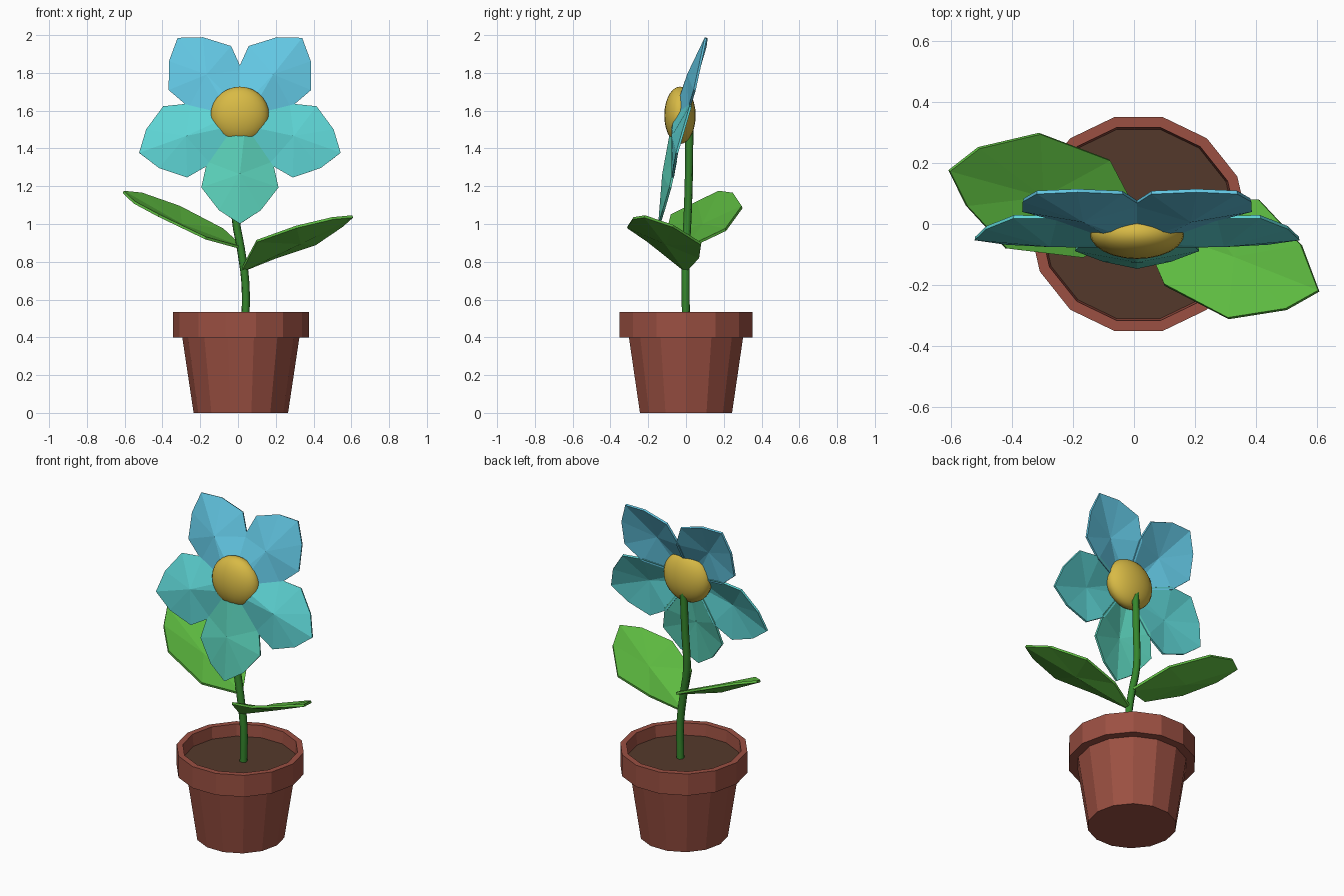
import bpy, bmesh, math
from mathutils import Vector

if "Cube" in bpy.data.objects:
    bpy.data.objects.remove(bpy.data.objects["Cube"])


def material(name, hex_code):
    def lin(c):
        c /= 255
        return c / 12.92 if c <= 0.04045 else ((c + 0.055) / 1.055) ** 2.4
    m = bpy.data.materials.new(name)
    m.diffuse_color = [lin(int(hex_code[i:i + 2], 16)) for i in (0, 2, 4)] + [1]
    m.use_nodes = True
    m.node_tree.nodes["Principled BSDF"].inputs["Base Color"].default_value = m.diffuse_color
    return m


TERRACOTTA = material("terracotta", "9B5042")
SOIL = material("soil", "54392B")
STEM = material("stem_green", "35862C")
LEAF = material("leaf_green", "5DBA40")
YELLOW = material("yellow", "D8BA45")
BLUE = material("petal_blue", "62C6E2")
CYAN = material("petal_cyan", "5DD3D3")
TEAL = material("petal_teal", "5ACFB8")


def finish(name, bm, mat):
    bmesh.ops.recalc_face_normals(bm, faces=bm.faces)
    me = bpy.data.meshes.new(name)
    bm.to_mesh(me)
    bm.free()
    me.materials.append(mat)
    ob = bpy.data.objects.new(name, me)
    bpy.context.collection.objects.link(ob)
    return ob


def lathe(name, profile, mat, centre, sides=14):
    """Stack rings of (radius, z) and cap both ends."""
    bm = bmesh.new()
    rings = []
    for r, z in profile:
        rings.append([bm.verts.new((centre + r * math.cos(2 * math.pi * i / sides),
                                    r * math.sin(2 * math.pi * i / sides), z))
                      for i in range(sides)])
    for a, b in zip(rings, rings[1:]):
        for i in range(sides):
            j = (i + 1) % sides
            bm.faces.new((a[i], a[j], b[j], b[i]))
    bm.faces.new(rings[0])
    bm.faces.new(rings[-1])
    return finish(name, bm, mat)


def blade(name, outline, rib, mat, thickness):
    """Faceted blade: outline fanned around one point on the midrib."""
    bm = bmesh.new()
    hub = bm.verts.new(rib)
    vs = [bm.verts.new(p) for p in outline]
    for i, v in enumerate(vs):
        bm.faces.new((hub, v, vs[(i + 1) % len(vs)]))
    ob = finish(name, bm, mat)
    mod = ob.modifiers.new("thickness", 'SOLIDIFY')
    mod.thickness = thickness
    mod.offset = 0
    return ob


# Pot with overhanging rim, and the soil inside
lathe("pot", [(0.25, 0), (0.31, 0.4), (0.36, 0.4), (0.36, 0.533),
              (0.325, 0.533), (0.318, 0.45)], TERRACOTTA, 0.015)
lathe("soil", [(0.319, 0.44), (0.319, 0.46)], SOIL, 0.015)

# Curved stem
cu = bpy.data.curves.new("stem", 'CURVE')
cu.dimensions = '3D'
cu.bevel_depth = 0.022
cu.bevel_resolution = 1
cu.use_fill_caps = True
cu.resolution_u = 3
path = [(0.038, 0, 0.45), (0.04, -0.002, 0.68), (0.015, 0, 0.87),
        (-0.012, 0.008, 1.03), (-0.005, 0.015, 1.25), (0.005, 0.018, 1.54)]
sp = cu.splines.new('BEZIER')
sp.bezier_points.add(len(path) - 1)
for bp, co in zip(sp.bezier_points, path):
    bp.co = co
    bp.handle_left_type = bp.handle_right_type = 'AUTO'
cu.materials.append(STEM)
bpy.context.collection.objects.link(bpy.data.objects.new("stem", cu))

# Two leaves, folded along the midrib
blade("left_leaf", [(0.03, 0, 0.87), (-0.08, 0.21, 0.97), (-0.31, 0.297, 1.09),
                    (-0.51, 0.25, 1.16), (-0.607, 0.175, 1.17), (-0.55, 0.06, 1.115),
                    (-0.42, -0.08, 1.045), (-0.17, -0.11, 0.925)],
      (-0.3, 0.09, 0.995), LEAF, 0.014)
blade("right_leaf", [(0.015, 0, 0.75), (0.1, -0.2, 0.91), (0.31, -0.31, 0.985),
                     (0.5, -0.28, 1.03), (0.607, -0.22, 1.04), (0.55, -0.07, 0.99),
                     (0.41, 0.08, 0.895), (0.2, 0.07, 0.825)],
      (0.33, -0.11, 0.9), LEAF, 0.014)

# Five petals on a plane that leans back; (along, across, forward) profile
HEART = Vector((0.01, -0.03, 1.55))
side = [(0.03, 0.03, 0.035), (0.22, 0.172, -0.03), (0.36, 0.203, -0.035), (0.485, 0.11, -0.03)]
petal = side + [(0.56, 0, -0.025)] + [(u, -v, w) for u, v, w in reversed(side)]
UP = Vector((0, 0.242, 0.97))
FRONT = Vector((0, -0.97, 0.242))
RIGHT = Vector((1, 0, 0))


def on_petal(p, angle):
    c, s = math.cos(angle), math.sin(angle)
    u, v, w = p
    return HEART + RIGHT * (u * c - v * s) + UP * (u * s + v * c) + FRONT * w


for name, deg, mat in [("upper_right_petal", 54, BLUE), ("upper_left_petal", 126, BLUE),
                       ("left_petal", 198, CYAN), ("lower_petal", 270, TEAL),
                       ("right_petal", 342, CYAN)]:
    a = math.radians(deg)
    blade(name, [on_petal(p, a) for p in petal], on_petal((0.3, 0, 0.018), a), mat, 0.012)

# Domed flower centre
bpy.ops.mesh.primitive_uv_sphere_add(segments=24, ring_count=14, radius=1,
                                     location=(0.01, -0.032, 1.575))
dome = bpy.context.object
dome.name = "flower_centre"
dome.scale = (0.155, 0.083, 0.152)
dome.data.materials.append(YELLOW)
bpy.ops.object.shade_smooth_by_angle()
